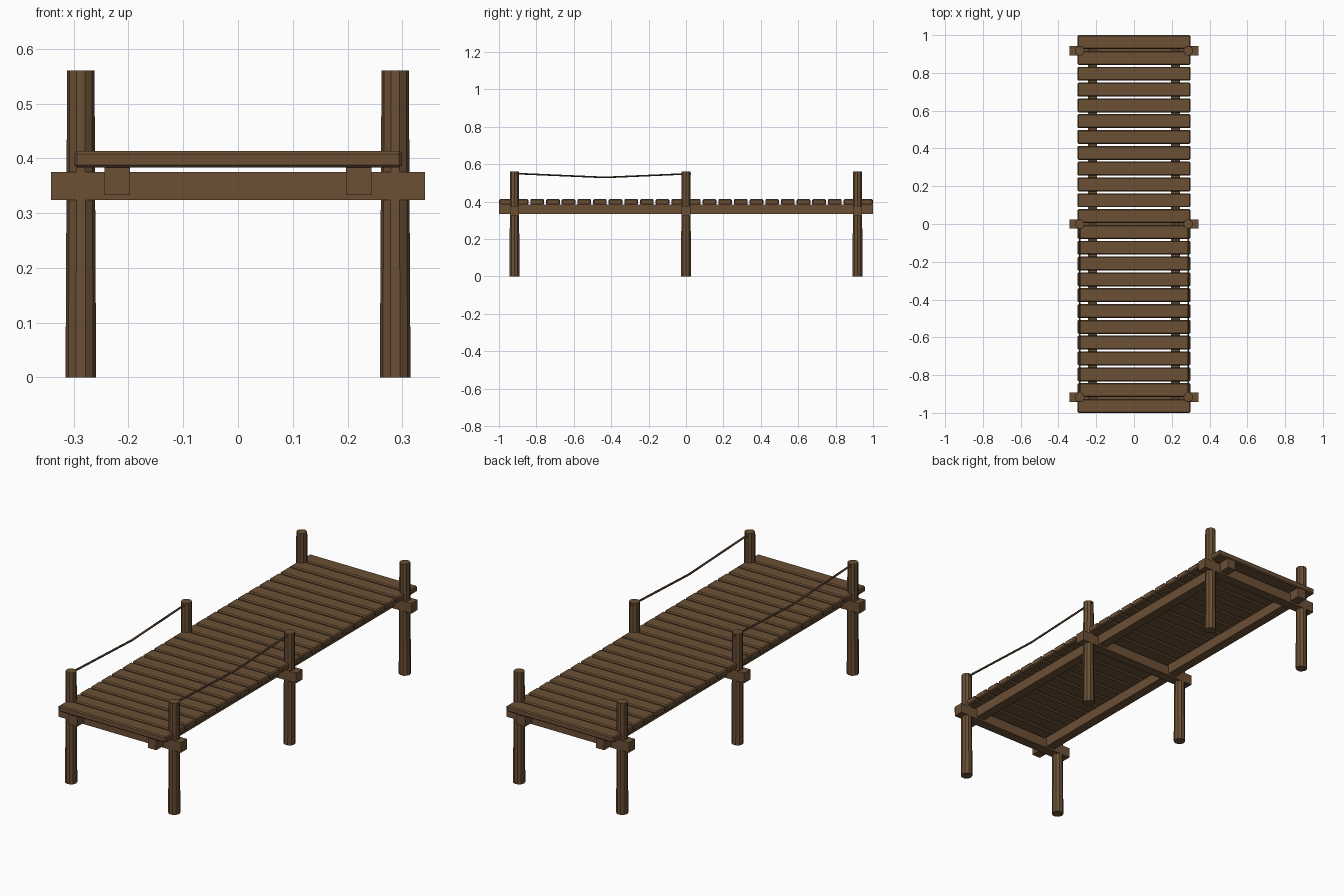
import bpy, bmesh, math
from mathutils import Matrix, Vector

if "Cube" in bpy.data.objects:
    bpy.data.objects.remove(bpy.data.objects["Cube"])


def material(name, rgb):
    m = bpy.data.materials.new(name)
    m.diffuse_color = (*rgb, 1)
    m.use_nodes = True
    m.node_tree.nodes["Principled BSDF"].inputs["Base Color"].default_value = m.diffuse_color
    return m


WOOD = material("brown wood", (0.147, 0.080, 0.036))
ROPE = material("dark rope", (0.075, 0.044, 0.022))


def finish(name, bm, mat):
    me = bpy.data.meshes.new(name)
    bm.to_mesh(me)
    bm.free()
    me.materials.append(mat)
    ob = bpy.data.objects.new(name, me)
    bpy.context.collection.objects.link(ob)
    return ob


def box(name, centre, size, bevel=0):
    bm = bmesh.new()
    bmesh.ops.create_cube(bm, size=1, matrix=Matrix.Translation(centre) @ Matrix.Diagonal((*size, 1)))
    if bevel:
        bmesh.ops.bevel(bm, geom=bm.edges[:], offset=bevel, segments=1, affect='EDGES')
    return finish(name, bm, WOOD)


POST_X, POST_Y = 0.287, 0.917
POST_H = 0.56

# Deck planks with narrow gaps
COUNT, GAP = 24, 0.010
pitch = (2 + GAP) / COUNT
width = pitch - GAP
for i in range(COUNT):
    box("deck_plank", (0, -1 + width / 2 + i * pitch, 0.398), (0.598, width, 0.030), 0.005)

# Long beams under the deck
for s in (-1, 1):
    box("long_beam", (s * 0.2205, 0, 0.358), (0.047, 1.998, 0.050))

for y in (-POST_Y, 0, POST_Y):
    # Cross beams joining each pair of posts
    box("cross_beam", (0, y, 0.3495), (0.682, 0.05, 0.051))
    # Ten-sided tapered posts
    for s in (-1, 1):
        bm = bmesh.new()
        place = Matrix.Translation((s * POST_X, y, POST_H / 2)) @ Matrix.Rotation(math.pi / 2, 4, 'Z')
        bmesh.ops.create_cone(bm, cap_ends=True, segments=10, radius1=0.028, radius2=0.025,
                              depth=POST_H, matrix=place)
        finish("post", bm, WOOD)

# Sagging ropes along the front half
for s in (-1, 1):
    curve = bpy.data.curves.new("rope", 'CURVE')
    curve.dimensions = '3D'
    curve.bevel_depth = 0.005
    curve.bevel_resolution = 1
    curve.use_fill_caps = True
    line = curve.splines.new('POLY')
    line.points.add(2)
    for p, (y, z) in zip(line.points, ((-0.892, 0.549), (-0.433, 0.529), (0.027, 0.549))):
        p.co = (s * POST_X, y, z, 1)
    curve.materials.append(ROPE)
    rope = bpy.data.objects.new("rope", curve)
    bpy.context.collection.objects.link(rope)
